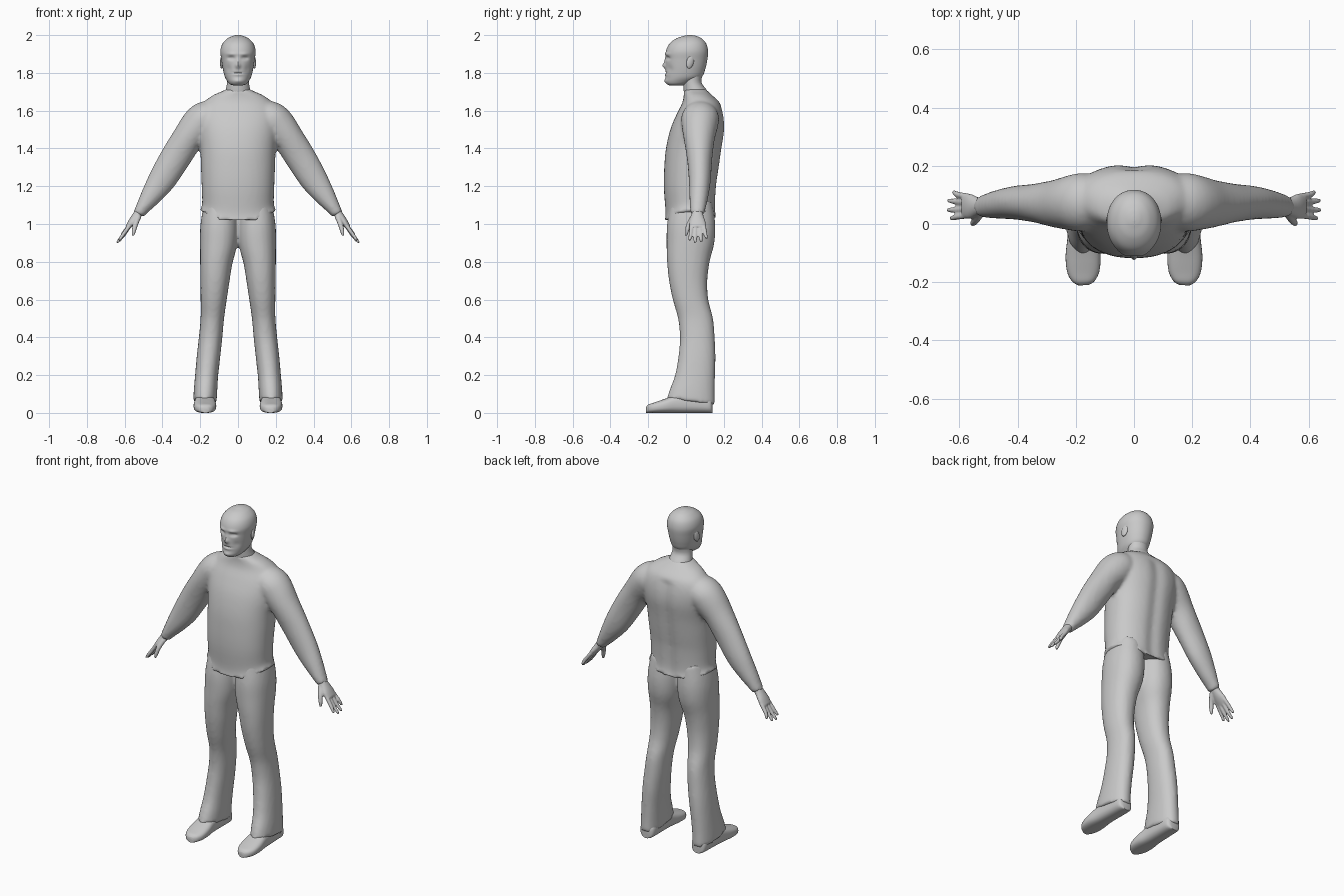
import bpy, bmesh, math
from mathutils import Vector, Matrix

grey = bpy.data.materials.new("plain grey")
grey.diffuse_color = (0.588, 0.588, 0.588, 1)
Y, Z = Vector((0, 1, 0)), Vector((0, 0, 1))


def spline(rings, steps):
    """Catmull-Rom interpolation of ring tuples."""
    out = []
    for i in range(len(rings) - 1):
        p0, p1 = rings[max(i - 1, 0)], rings[i]
        p2, p3 = rings[i + 1], rings[min(i + 2, len(rings) - 1)]
        for k in range(steps):
            t = k / steps
            out.append([0.5 * (2 * b + (c - a) * t + (2 * a - 5 * b + 4 * c - d) * t * t
                               + (3 * b - a - 3 * c + d) * t ** 3)
                        for a, b, c, d in zip(p0, p1, p2, p3)])
    return out + [list(rings[-1])]


def tube(bm, rings, n=24, steps=4, power=2.0, up=Y, side=1):
    """Closed loft; ring = x, y, z, half width, half depth along 'up'."""
    rings = spline(rings, steps)
    mids = [Vector((r[0] * side, r[1], r[2])) for r in rings]
    loops, new = [], []
    for i, r in enumerate(rings):
        tan = mids[min(i + 1, len(mids) - 1)] - mids[max(i - 1, 0)]
        v = tan.cross(up).normalized()
        loop = []
        for k in range(n):
            c, s = math.cos(math.tau * k / n), math.sin(math.tau * k / n)
            c = math.copysign(abs(c) ** (2 / power), c)
            s = math.copysign(abs(s) ** (2 / power), s)
            loop.append(bm.verts.new(mids[i] + v * r[3] * c + up * r[4] * s))
        loops.append(loop)
        new += loop
    faces = [bm.faces.new(loops[0][::-1]), bm.faces.new(loops[-1])]
    for a, b in zip(loops, loops[1:]):
        for k in range(n):
            j = (k + 1) % n
            faces.append(bm.faces.new((a[k], a[j], b[j], b[k])))
    bmesh.ops.recalc_face_normals(bm, faces=faces)
    return new


def levels(x, rows):
    """Rows of height, half width, front y, back y -> rings."""
    return [(x, (f + b) / 2, z, w, (b - f) / 2) for z, w, f, b in rows]


def finish(name, bm, voxel=0, smooth=0):
    me = bpy.data.meshes.new(name)
    bm.to_mesh(me)
    bm.free()
    me.materials.append(grey)
    for p in me.polygons:
        p.use_smooth = True
    ob = bpy.data.objects.new(name, me)
    bpy.context.collection.objects.link(ob)
    if voxel:
        m = ob.modifiers.new("blend", 'REMESH')
        m.mode, m.voxel_size, m.use_smooth_shade = 'VOXEL', voxel, True
        m = ob.modifiers.new("soften", 'SMOOTH')
        m.factor, m.iterations = 0.5, smooth
    else:
        bpy.context.view_layer.objects.active = ob
        ob.select_set(True)
        bpy.ops.object.shade_smooth_by_angle(angle=math.radians(50))
        ob.select_set(False)
    return ob


# Shirt: torso with a dipping, flared hem, blended with both sleeves
bm = bmesh.new()
torso = tube(bm, levels(0, [
    (1.07, .203, -.12, .172), (1.11, .19, -.108, .158), (1.2, .192, -.117, .163),
    (1.3, .196, -.115, .178), (1.4, .2, -.106, .192), (1.5, .212, -.083, .206),
    (1.58, .215, -.05, .2), (1.64, .185, -.02, .18), (1.68, .135, -.012, .14),
    (1.7, .09, -.012, .118), (1.715, .06, -.01, .105)]), n=64, power=2.25)
for v in torso:
    x, y, z = v.co
    t = min(max((1.22 - z) / .13, 0), 1)
    v.co.z -= t * max(0, 1 - (x / .2) ** 2) * (.068 if y < .03 else .045)
    if y > .1 and z < 1.62:
        v.co.y -= .012 * math.exp(-(x / .035) ** 2)
for s in (1, -1):
    tube(bm, [(.10, .075, 1.59, .07, .08), (.17, .075, 1.56, .092, .1),
              (.215, .073, 1.515, .095, .095), (.268, .07, 1.45, .083, .082),
              (.335, .072, 1.345, .081, .067), (.405, .073, 1.23, .073, .058),
              (.463, .068, 1.145, .055, .05), (.512, .062, 1.075, .035, .04),
              (.526, .06, 1.05, .03, .035)], side=s)
finish("shirt", bm, .011, 4)

# Trousers: two legs blended at the hips
bm = bmesh.new()
for s in (1, -1):
    rows = [(.092, 1.12, .085, -.08, .14), (.098, 1.0, .1, -.1, .155),
            (.103, .9, .099, -.103, .15), (.115, .8, .086, -.1, .125),
            (.122, .7, .077, -.09, .113), (.129, .6, .069, -.07, .118),
            (.136, .5, .062, -.042, .143), (.145, .4, .062, -.032, .152),
            (.156, .3, .062, -.04, .156), (.166, .2, .061, -.058, .154),
            (.172, .12, .062, -.085, .152), (.175, .062, .062, -.102, .153)]
    leg = tube(bm, [(x, (f + b) / 2, z, w, (b - f) / 2) for x, z, w, f, b in rows],
               n=32, power=2.2, side=s)
    for v in leg:
        if v.co.z < .2:
            v.co.z -= (.2 - v.co.z) * v.co.y
finish("trousers", bm, .011, 4)

# Shoes, flat on the ground
for s, label in ((1, "left"), (-1, "right")):
    bm = bmesh.new()
    tube(bm, [(x, y, h / 2, w, h / 2) for x, y, w, h in [
        (.172, .14, .025, .06), (.172, .125, .045, .085), (.173, .06, .05, .1),
        (.175, -.04, .053, .098), (.175, -.11, .06, .075), (.174, -.165, .055, .056),
        (.172, -.197, .038, .045), (.171, -.21, .018, .032)]],
         n=32, power=2.7, up=Z, side=s)
    finish(label + "_shoe", bm)

# Hands: palm, four fingers and a thumb
for s, label in ((1, "left"), (-1, "right")):
    bm = bmesh.new()
    tube(bm, [(.515, .06, 1.075, .024, .028), (.537, .06, 1.045, .022, .032),
              (.563, .061, 1.01, .019, .043), (.585, .062, .98, .013, .042)], side=s)
    for y0, y1, x1, z1 in ((.03, .02, .628, .912), (.05, .048, .638, .9),
                           (.073, .08, .636, .903), (.094, .108, .62, .922)):
        tube(bm, [(.568, y0, 1.0, .011, .011),
                  (.605, (y0 + y1) / 2, (.985 + z1) / 2, .0105, .0105),
                  (x1 - .002, y1, z1 + .006, .008, .008),
                  (x1, y1, z1, .004, .004)], n=12, side=s)
    tube(bm, [(.525, .042, 1.045, .016, .016), (.542, .016, 1.0, .014, .014),
              (.552, .004, .96, .011, .011), (.556, 0, .937, .006, .006)], n=12, side=s)
    finish(label + "_hand", bm, .005, 3)

# Neck
bm = bmesh.new()
tube(bm, levels(0, [(1.66, .08, -.005, .125), (1.705, .066, -.012, .112),
                    (1.75, .058, -.015, .082), (1.8, .058, -.02, .09)]), n=32)
finish("neck", bm)

# Head with modelled face: x, z, push along y, spread x, spread z
bm = bmesh.new()
skull = tube(bm, levels(0, [
    (1.733, .022, -.085, -.02), (1.74, .042, -.1, .01), (1.755, .056, -.108, .045),
    (1.78, .07, -.108, .085), (1.82, .08, -.108, .102), (1.87, .088, -.108, .113),
    (1.915, .0935, -.106, .117), (1.955, .082, -.087, .107), (1.983, .055, -.05, .082),
    (1.996, .026, -.01, .052), (2.0, .008, .01, .03)]), n=80, steps=9, power=2.1)
face = [(0, 1.838, -.016, .012, .014), (0, 1.862, -.006, .009, .018),
        (0, 1.8, .006, .026, .004), (0, 1.79, -.004, .022, .006),
        (0, 1.757, -.006, .025, .012)]
for s in (1, -1):
    face += [(.036 * s, 1.878, .013, .017, .009), (.034 * s, 1.9, -.006, .024, .008),
             (.034 * s, 1.877, -.005, .008, .005), (.05 * s, 1.82, .005, .016, .02)]
for v in skull:
    if v.co.y < -.02:
        x, y, z = v.co
        v.co.y += sum(d * math.exp(-((x - fx) / sx) ** 2 - ((z - fz) / sz) ** 2)
                      for fx, fz, d, sx, sz in face)
finish("head", bm)

# Ears
for s, label in ((1, "left"), (-1, "right")):
    bm = bmesh.new()
    bmesh.ops.create_uvsphere(
        bm, u_segments=16, v_segments=10, radius=1,
        matrix=Matrix.Translation((.085 * s, .022, 1.858))
        @ Matrix.Rotation(.3 * s, 4, 'Z') @ Matrix.Rotation(-.25, 4, 'X')
        @ Matrix.Diagonal((.009, .02, .036, 1)))
    finish(label + "_ear", bm)
